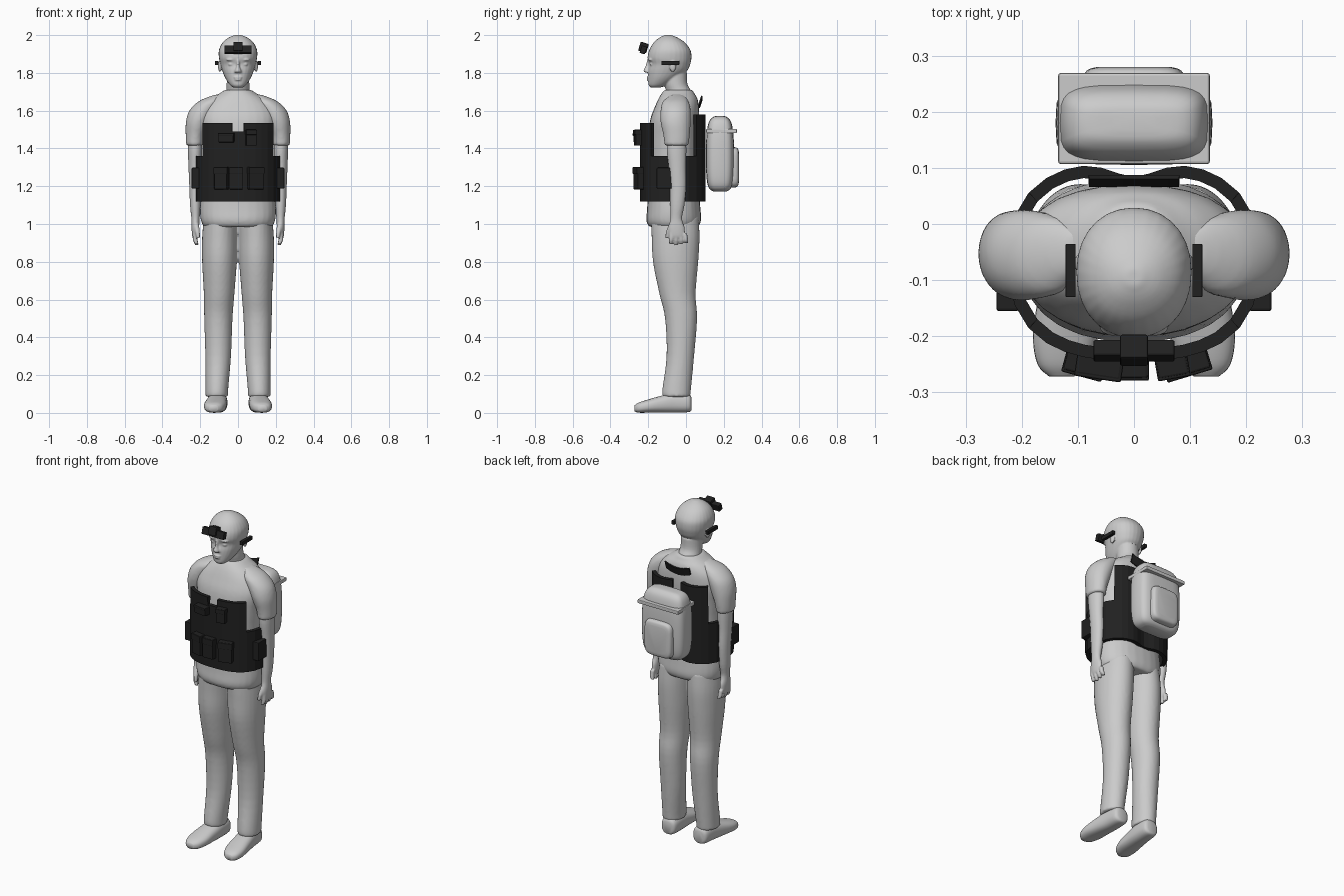
import bpy, bmesh, math
from mathutils import Vector, Matrix

cube = bpy.data.objects.get("Cube")
if cube:
    bpy.data.objects.remove(cube, do_unlink=True)


def material(name, value):
    m = bpy.data.materials.new(name)
    m.use_nodes = True
    m.diffuse_color = (value, value, value, 1)
    m.node_tree.nodes["Principled BSDF"].inputs["Base Color"].default_value = (value, value, value, 1)
    return m


GREY = material("pale grey", 0.6)
BLACK = material("gear black", 0.015)


def finish(name, bm, mat, smooth=True):
    bmesh.ops.recalc_face_normals(bm, faces=bm.faces)
    mesh = bpy.data.meshes.new(name)
    bm.to_mesh(mesh)
    bm.free()
    mesh.materials.append(mat)
    mesh.polygons.foreach_set("use_smooth", [smooth] * len(mesh.polygons))
    obj = bpy.data.objects.new(name, mesh)
    bpy.context.collection.objects.link(obj)
    return obj


def loft(bm, sections, axis="z", power=2.0, sides=28, steps=4):
    """Skin superellipse sections (position, centre a, centre b, radius a, radius b)."""
    pts = [Vector(s) for s in sections]
    path = []
    for i in range(len(pts) - 1):
        p0, p1, p2, p3 = pts[max(i - 1, 0)], pts[i], pts[i + 1], pts[min(i + 2, len(pts) - 1)]
        for k in range(steps):
            t = k / steps
            path.append(p1 + (p2 - p0) * t / 2 + (2 * p0 - 5 * p1 + 4 * p2 - p3) * t * t / 2
                        + (3 * p1 - p0 - 3 * p2 + p3) * t ** 3 / 2)
    path.append(pts[-1])
    rings = []
    for pos, a, b, ra, rb in path:
        ring = []
        for j in range(sides):
            ang = math.tau * j / sides
            c, s = math.cos(ang), math.sin(ang)
            u = a + ra * math.copysign(abs(c) ** (2 / power), c)
            v = b + rb * math.copysign(abs(s) ** (2 / power), s)
            ring.append(bm.verts.new((u, v, pos) if axis == "z" else (u, pos, v)))
        rings.append(ring)
    for r, q in zip(rings, rings[1:]):
        for j in range(sides):
            k = (j + 1) % sides
            bm.faces.new((r[j], r[k], q[k], q[j]))
    bm.faces.new(rings[0])
    bm.faces.new(rings[-1])


def front_back(rows):
    """Turn (z, half width, front y, back y) rows into centred sections."""
    return [(z, 0, (f + b) / 2, w, (b - f) / 2) for z, w, f, b in rows]


def ball(bm, centre, radii):
    mat = Matrix.Translation(centre) @ Matrix.Diagonal((*radii, 1))
    bmesh.ops.create_uvsphere(bm, u_segments=16, v_segments=10, radius=1, matrix=mat)


def mirror(obj):
    m = obj.modifiers.new("mirror", "MIRROR")
    m.use_mirror_merge = False


def blend(obj, voxel, rounds=3):
    r = obj.modifiers.new("blend", "REMESH")
    r.mode, r.voxel_size, r.use_smooth_shade = "VOXEL", voxel, True
    s = obj.modifiers.new("soften", "SMOOTH")
    s.factor, s.iterations = 0.5, rounds


def box(name, centre, size, mat, turn=0, tilt=0, bevel=0.004):
    bm = bmesh.new()
    place = (Matrix.Translation(centre) @ Matrix.Rotation(turn, 4, "Z")
             @ Matrix.Rotation(tilt, 4, "X") @ Matrix.Diagonal((*size, 1)))
    bmesh.ops.create_cube(bm, size=1, matrix=place)
    obj = finish(name, bm, mat, False)
    b = obj.modifiers.new("bevel", "BEVEL")
    b.width, b.segments = bevel, 2
    return obj


# Trousers
bm = bmesh.new()
loft(bm, [(.085, .112, -.05, .06, .072), (.12, .112, -.05, .06, .076), (.3, .105, -.03, .068, .073),
          (.5, .104, -.026, .075, .085), (.63, .1, -.045, .081, .096), (.8, .098, -.055, .092, .12),
          (.93, .096, -.055, .094, .127), (1.04, .09, -.06, .09, .127)])
trousers = finish("trousers", bm, GREY)
mirror(trousers)
blend(trousers, .009)

# Shoes, skinned from heel to toe
bm = bmesh.new()
loft(bm, [(.028, .105, .048, .028, .035), (.012, .105, .052, .046, .048), (-.06, .108, .054, .052, .053),
          (-.13, .115, .046, .056, .045), (-.2, .122, .036, .058, .035), (-.25, .127, .028, .045, .027),
          (-.272, .129, .024, .022, .016)], axis="y", power=2.5)
mirror(finish("shoes", bm, GREY))

# Shirt body with sleeves
bm = bmesh.new()
loft(bm, front_back([(.985, .18, -.195, .065), (1.02, .197, -.21, .08), (1.1, .2, -.205, .075),
                     (1.3, .18, -.2, .06), (1.45, .19, -.2, .065), (1.55, .205, -.19, .07),
                     (1.62, .185, -.165, .068), (1.665, .14, -.145, .06), (1.69, .1, -.13, .045),
                     (1.71, .07, -.115, .035)]), power=2.3)
shirt = finish("shirt", bm, GREY)
bm = bmesh.new()
loft(bm, [(1.415, .229, -.05, .046, .064), (1.47, .226, -.05, .051, .07), (1.54, .21, -.055, .066, .08),
          (1.6, .185, -.055, .073, .08), (1.645, .15, -.055, .065, .07), (1.67, .12, -.05, .045, .05),
          (1.685, .1, -.05, .02, .03)])
sleeves = finish("sleeves", bm, GREY)
mirror(sleeves)
for part in (shirt, sleeves):
    blend(part, .009)

# Arms with hands and fingers
bm = bmesh.new()
loft(bm, [(1.46, .228, -.05, .036, .05), (1.39, .227, -.05, .038, .052), (1.3, .228, -.046, .034, .046),
          (1.2, .227, -.042, .031, .043), (1.1, .226, -.046, .028, .038), (1.03, .225, -.052, .022, .031),
          (.98, .226, -.05, .02, .043), (.94, .226, -.048, .017, .042), (.925, .226, -.046, .012, .036)])
for i in range(4):
    y = -.078 + i * .024
    loft(bm, [(.95, .227, y, .013, .012), (.915, .226, y + i * .002, .013, .012),
              (.888 + abs(i - 1) * .005, .218, y + i * .004 - .003, .009, .009)], sides=12)
loft(bm, [(1.0, .222, -.075, .015, .015), (.96, .215, -.092, .013, .014),
          (.925, .21, -.1, .009, .01)], sides=12)
arms = finish("arms", bm, GREY)
mirror(arms)
blend(arms, .005, 2)

# Head, neck and face
bm = bmesh.new()
loft(bm, front_back([(1.65, .085, -.11, .045), (1.7, .064, -.105, .03), (1.74, .06, -.115, .008),
                     (1.8, .06, -.12, .005)]))
loft(bm, front_back([(1.722, .022, -.185, -.14), (1.735, .042, -.198, -.1), (1.77, .066, -.2, -.045),
                     (1.81, .083, -.2, .005), (1.845, .093, -.194, .022), (1.88, .101, -.203, .029),
                     (1.92, .101, -.195, .024), (1.96, .082, -.172, -.005), (1.987, .05, -.14, -.045),
                     (2.001, .015, -.11, -.08)]), power=2.15)
loft(bm, [(1.802, 0, -.2, .02, .018), (1.812, 0, -.202, .018, .024), (1.835, 0, -.197, .009, .018),
          (1.87, 0, -.194, .008, .012)], sides=14)
for z, w in ((1.776, .023), (1.764, .02)):
    ball(bm, (0, -.196, z), (w, .013, .006))
for side in (-1, 1):
    ball(bm, (side * .035, -.18, 1.845), (.017, .012, .008))
    ball(bm, (side * .037, -.182, 1.87), (.026, .018, .008))
    ball(bm, (side * .096, -.07, 1.835), (.01, .018, .03))
blend(finish("head", bm, GREY), .0045, 2)

# Vest shell: a ring around the torso with raised front and back panels
RX, RY, CY, POWER = .213, .168, -.065, 2.6


def vest_y(x):
    return RY * (1 - (abs(x) / RX) ** POWER) ** (1 / POWER)


def vest_x(y):
    return RX * (1 - (abs(y) / RY) ** POWER) ** (1 / POWER)


steps = [-.18 + .03 * i for i in range(13)]
edge = vest_y(.18)
rises = [edge * (i / 3 - 1) for i in range(1, 6)]
outline = [(x, CY - vest_y(x)) for x in steps]
outline += [(vest_x(y), CY + y) for y in rises]
outline += [(x, CY + vest_y(x) - .03 * math.exp(-(x / .06) ** 2)) for x in reversed(steps)]
outline += [(-vest_x(y), CY + y) for y in reversed(rises)]
levels = [1.12, 1.36, 1.49, 1.535, 1.58]
bm = bmesh.new()
grid = [[bm.verts.new((x, y, z)) for x, y in outline] for z in levels]
for row in range(len(levels) - 1):
    for j in range(len(outline)):
        k = (j + 1) % len(outline)
        mid_x, mid_y = [(a + b) / 2 for a, b in zip(outline[j], outline[k])]
        panel = abs(mid_x) < .18 and abs(mid_y - CY) > edge
        tab = panel and abs(mid_x) > .03
        if (True, panel, tab, tab and mid_y > CY)[row]:
            bm.faces.new((grid[row][j], grid[row][k], grid[row + 1][k], grid[row + 1][j]))
bmesh.ops.delete(bm, geom=[v for v in bm.verts if not v.link_faces], context="VERTS")
vest = finish("vest", bm, BLACK, False)
solid = vest.modifiers.new("thickness", "SOLIDIFY")
solid.thickness, solid.offset = .022, 0

# Pouches facing out from the vest: x, height, width, tall
for name, x, z, w, h in (("right_magazine_pouch", -.085, 1.243, .07, .12), ("middle_magazine_pouch", -.01, 1.243, .07, .12),
                         ("left_magazine_pouch", .09, 1.243, .08, .12), ("chest_pouch", -.06, 1.457, .08, .05),
                         ("radio_pouch", .066, 1.457, .055, .085)):
    y = vest_y(x)
    slope = math.atan2(math.copysign((abs(x) / RX) ** (POWER - 1), x) / RX, (y / RY) ** (POWER - 1) / RY)
    box(name, (x + .015 * math.sin(slope), CY - y - .022, z), (w, .04, h), BLACK, turn=slope * 1.4)
    box(name + "_flap", (x + .02 * math.sin(slope), CY - y - .025, z + h * .33), (w + .004, .042, h * .3),
        BLACK, turn=slope * 1.4, bevel=.003)
for side, name in ((1, "left_side_pouch"), (-1, "right_side_pouch")):
    box(name, (side * .225, -.115, 1.243), (.04, .08, .11), BLACK)

# Curved drag strap behind the neck
bm = bmesh.new()
rows = [[bm.verts.new((x, y, z + 3 * x * x)) for x in [.02 * i - .08 for i in range(9)]]
        for y, z in ((.066, 1.615), (.08, 1.66))]
for j in range(8):
    bm.faces.new((rows[0][j], rows[0][j + 1], rows[1][j + 1], rows[1][j]))
strap = finish("drag_strap", bm, BLACK, False)
strap.modifiers.new("thickness", "SOLIDIFY").thickness = .008

# Backpack body, lid and pocket
bm = bmesh.new()
loft(bm, [(1.172, 0, .18, .085, .035), (1.185, 0, .18, .115, .055), (1.22, 0, .18, .132, .068),
          (1.3, 0, .18, .139, .074), (1.42, 0, .18, .139, .074), (1.5, 0, .18, .132, .068),
          (1.545, 0, .18, .118, .056), (1.567, 0, .18, .09, .035), (1.572, 0, .18, .04, .015)], power=4)
finish("backpack", bm, GREY)
box("backpack_lid", (0, .188, 1.492), (.27, .162, .022), GREY)
bm = bmesh.new()
loft(bm, [(.235, 0, 1.3, .092, .108), (.262, 0, 1.3, .09, .106), (.275, 0, 1.3, .082, .098),
          (.28, 0, 1.3, .065, .08)], axis="y", power=5)
finish("backpack_pocket", bm, GREY)

# Headset: goggle bar, centre mount and side strips
box("goggles", (0, -.226, 1.922), (.145, .03, .042), BLACK, tilt=-.3)
box("goggle_mount", (0, -.225, 1.935), (.05, .045, .05), BLACK, tilt=-.3)
for side, name in ((1, "left_ear_strip"), (-1, "right_ear_strip")):
    box(name, (side * .113, -.083, 1.853), (.018, .095, .022), BLACK, bevel=.002)
